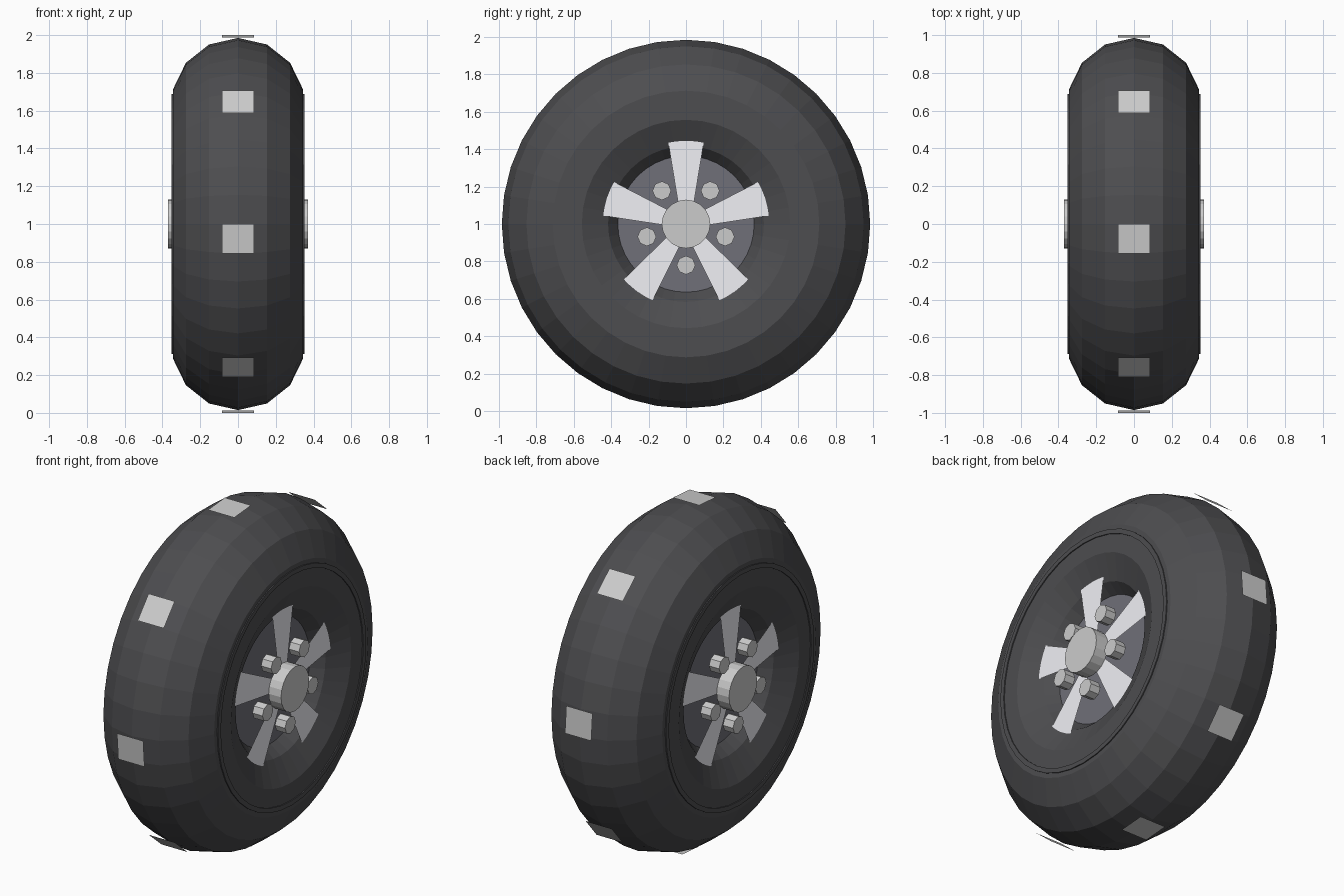
import bpy, bmesh
from math import sin, cos, pi, radians
from mathutils import Matrix

if "Cube" in bpy.data.objects:
    bpy.data.objects.remove(bpy.data.objects["Cube"])

CENTRE = Matrix.Translation((0, 0, 1))
SEG = 40


def material(name, colour):
    m = bpy.data.materials.new(name)
    m.diffuse_color = (*colour, 1)
    m.use_nodes = True
    m.node_tree.nodes["Principled BSDF"].inputs["Base Color"].default_value = m.diffuse_color
    return m


RUBBER = material("rubber", (0.075, 0.075, 0.08))
DARK_METAL = material("dark_metal", (0.16, 0.16, 0.19))
BRIGHT = material("bright_metal", (0.88, 0.88, 0.92))


def finish(bm, name, mat=None):
    """Lift the part to the wheel centre and turn it into an object."""
    bm.transform(CENTRE)
    me = bpy.data.meshes.new(name)
    bm.to_mesh(me)
    bm.free()
    if mat:
        me.materials.append(mat)
    ob = bpy.data.objects.new(name, me)
    bpy.context.collection.objects.link(ob)
    return ob


def polar(x, r, deg):
    a = radians(deg)
    return (x, r * cos(a), r * sin(a))


def lathe(name, profile, closed, mat):
    """Turn an (x, radius) profile about the wheel axis."""
    bm = bmesh.new()
    rings = [[bm.verts.new(polar(x, r, 360 * i / SEG)) for x, r in profile]
             for i in range(SEG)]
    n = len(profile)
    for i in range(SEG):
        a, b = rings[i], rings[(i + 1) % SEG]
        for j in range(n if closed else n - 1):
            k = (j + 1) % n
            bm.faces.new((a[j], a[k], b[k], b[j]))
    bmesh.ops.recalc_face_normals(bm, faces=bm.faces)
    return finish(bm, name, mat)


def cylinder(name, r, x0, x1, segments, mat=None, y=0, z=0):
    """Capped cylinder lying along x."""
    bm = bmesh.new()
    m = Matrix.Translation(((x0 + x1) / 2, y, z)) @ Matrix.Rotation(pi / 2, 4, 'Y')
    bmesh.ops.create_cone(bm, cap_ends=True, segments=segments, radius1=r,
                          radius2=r, depth=abs(x1 - x0), matrix=m)
    return finish(bm, name, mat)


# Tyre: fourteen-sided torus
lathe("tyre", [(0.353 * sin(2 * pi * k / 14), 0.635 + 0.35 * cos(2 * pi * k / 14))
               for k in range(14)], True, RUBBER)

# Tread blocks: eight flat patches just above the tyre
bm = bmesh.new()
for k in range(8):
    a = 45 * k
    bm.faces.new([bm.verts.new(polar(x, 1.0, d)) for x, d in
                  ((-0.085, a), (-0.085, a + 9), (0.085, a + 9), (0.085, a))][::-1])
bmesh.ops.recalc_face_normals(bm, faces=bm.faces)
for f in bm.faces:
    if f.normal.dot(f.calc_center_median()) < 0:
        f.normal_flip()
finish(bm, "tread_blocks")

# Rim drum filling the hole
cylinder("rim", 0.368, -0.21, 0.21, SEG, DARK_METAL)

for side, s in (("right", 1), ("left", -1)):
    # Thin raised band on the sidewall
    lathe(f"sidewall_band_{side}", [(s * 0.345, 0.66), (s * 0.351, 0.66),
                                    (s * 0.351, 0.687), (s * 0.345, 0.687)], True, RUBBER)
    # Five flaring flat spokes with a curved outer end
    bm = bmesh.new()
    for k in range(5):
        turn = Matrix.Rotation(radians(72 * k), 4, 'X')
        outer = [polar(s * 0.29, 0.445, 90 + d) for d in (-12.3, -6, 0, 6, 12.3)]
        pts = [(s * 0.29, -0.04, 0.1), (s * 0.29, 0.04, 0.1)] + outer
        f = bm.faces.new([bm.verts.new(p) for p in pts])
        f.normal_update()
        if f.normal.x * s < 0:
            f.normal_flip()
        bmesh.ops.transform(bm, matrix=turn, verts=f.verts)
    finish(bm, f"spokes_{side}", BRIGHT)
    # Centre cap and wheel bolts
    cylinder(f"centre_cap_{side}", 0.13, s * 0.29, s * 0.37, 20)
    for k in range(5):
        _, y, z = polar(0, 0.22, 270 + 72 * k)
        cylinder(f"bolt_{side}_{k + 1}", 0.05, s * 0.275, s * 0.34, 8, None, y, z)
